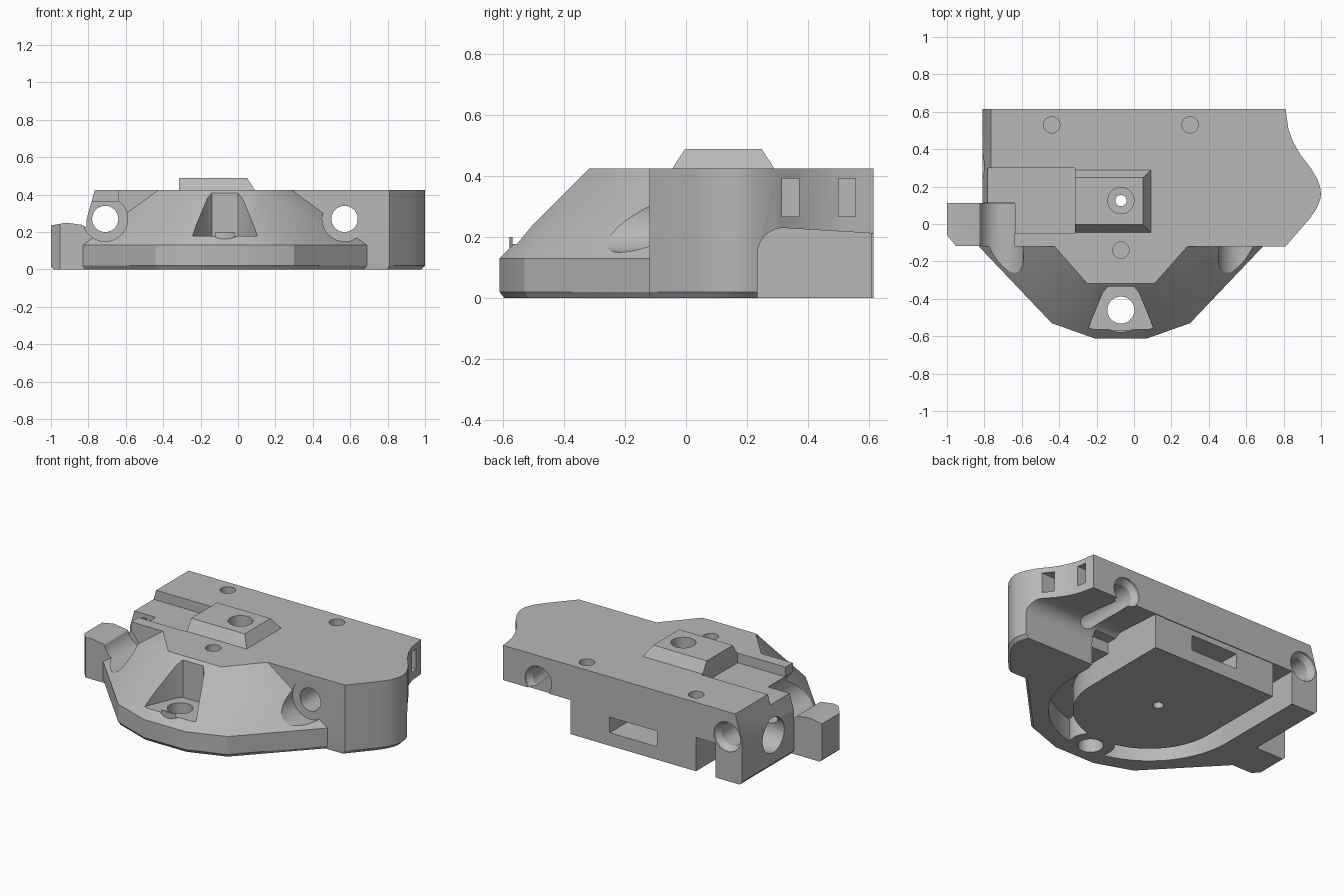
import bpy
import bmesh
from math import cos, sin, pi, radians
from mathutils import Vector

default_cube = bpy.data.objects.get("Cube")
if default_cube:
    bpy.data.objects.remove(default_cube, do_unlink=True)

grey = bpy.data.materials.new("plain grey")
grey.use_nodes = True
tone = (0.48, 0.48, 0.48, 1)
grey.diffuse_color = tone
grey.node_tree.nodes["Principled BSDF"].inputs["Base Color"].default_value = tone

MIDDLE = -0.07   # mirror line of the nose, cavity and screws
TOP = 0.425


def finish(name, bm):
    bmesh.ops.recalc_face_normals(bm, faces=bm.faces[:])
    mesh = bpy.data.meshes.new(name)
    bm.to_mesh(mesh)
    bm.free()
    mesh.materials.append(grey)
    obj = bpy.data.objects.new(name, mesh)
    bpy.context.collection.objects.link(obj)
    return obj


def skin(name, rings):
    """Closed solid through a stack of equal-length rings of points."""
    bm = bmesh.new()
    loops = [[bm.verts.new(p) for p in ring] for ring in rings]
    count = len(loops[0])
    for low, high in zip(loops, loops[1:]):
        for i in range(count):
            j = (i + 1) % count
            bm.faces.new((low[i], low[j], high[j], high[i]))
    bm.faces.new(loops[0])
    bm.faces.new(loops[-1])
    return finish(name, bm)


def place(axis, u, v, w):
    return {"x": (w, u, v), "y": (u, w, v), "z": (u, v, w)}[axis]


def prism(name, outline, start, end, axis="z"):
    return skin(name, [[place(axis, u, v, w) for u, v in outline] for w in (start, end)])


def box(name, x, y, z):
    outline = [(x[0], y[0]), (x[1], y[0]), (x[1], y[1]), (x[0], y[1])]
    return prism(name, outline, *z)


def lathe(name, centre, steps, axis="z", sides=48):
    """Round solid from (position, radius) steps along an axis."""
    angles = [2 * pi * i / sides for i in range(sides)]
    return skin(name, [[place(axis, centre[0] + r * cos(a), centre[1] + r * sin(a), w)
                        for a in angles] for w, r in steps])


def hull(name, points):
    bm = bmesh.new()
    for p in points:
        bm.verts.new(p)
    bmesh.ops.convex_hull(bm, input=bm.verts[:])
    bmesh.ops.dissolve_limit(bm, angle_limit=radians(1), verts=bm.verts[:], edges=bm.edges[:])
    return finish(name, bm)


def combine(target, tool, operation):
    mod = target.modifiers.new(tool.name, "BOOLEAN")
    mod.operation = operation
    mod.solver = "EXACT"
    mod.object = tool
    bpy.context.view_layer.objects.active = target
    bpy.ops.object.modifier_apply(modifier=mod.name)
    bpy.data.objects.remove(tool, do_unlink=True)


def add(tool):
    combine(body, tool, "UNION")


def cut(tool):
    combine(body, tool, "DIFFERENCE")


def u_shape(radius, back, front=0.05):
    arc = [(MIDDLE + radius * cos(a), front + radius * sin(a))
           for a in [pi + pi * i / 40 for i in range(41)]]
    return [(MIDDLE - radius, back)] + arc + [(MIDDLE + radius, back)]


# Main body with a wavy end and a small bevel at its foot
outline = [(-0.81, 0.615), (-0.81, -0.12), (0.81, -0.12), (0.94, 0.03), (0.975, 0.08),
           (0.995, 0.13), (1, 0.16), (0.995, 0.2), (0.98, 0.24), (0.945, 0.3),
           (0.89, 0.37), (0.85, 0.44), (0.825, 0.51), (0.81, 0.615)]
layers = [(0, 0.98), (0.02, 1), (TOP, 1)]
body = skin("mount_body", [[(x * s, y * s if y < 0.6 else y, z) for x, y in outline]
                           for z, s in layers])

# Faceted nose, mirrored about the middle line
half = [(0.76, -0.12), (0.37, -0.53), (0.14, -0.612)]
points = []
for side in (-1, 1):
    for x, y in half:
        points += [(MIDDLE + side * x * 0.98, y * 0.975, 0),
                   (MIDDLE + side * x, y, 0.02), (MIDDLE + side * x, y, 0.13)]
    points += [(MIDDLE + side * 0.18, -0.318, TOP)]
    points += [(MIDDLE + side * 0.355, y, TOP) for y in (-0.12, -0.05)]
    points += [(MIDDLE + side * 0.72, -0.05, z) for z in (0, 0.13)]
add(hull("nose", points))

# Sloped edge, open corner and shallow channel on the tab side
cut(prism("edge_slope", [(-0.9, 0.25), (-0.815, 0.25), (-0.765, TOP), (-0.765, 0.6), (-0.9, 0.6)],
          -0.7, 0.7, "y"))
cut(box("corner_opening", (-1.1, -0.64), (-0.7, 0.113), (0.27, 0.6)))
cut(box("channel", (-0.787, -0.315), (-0.05, 0.3), (0.365, 0.6)))

# Side tab with a crowned top
tab = [(-1, 0.015), (-0.985, 0), (-0.75, 0), (-0.75, 0.2), (-0.81, 0.22),
       (-0.83, 0.238), (-0.92, 0.25), (-1, 0.235)]
add(prism("side_tab", tab, -0.118, 0.113, "y"))
cut(prism("tab_corner", [(-1.1, -0.2), (-0.95, -0.13), (-0.95, -0.12), (-1, -0.06), (-1.1, -0.06)],
          -0.1, 0.5))

# Underside cavity, its rear extension, and the rounded scoop at the wavy end
cut(prism("cavity", u_shape(0.56, 0.4), -0.1, 0.14))
cut(box("rear_cavity", (MIDDLE - 0.56, 0.5), (0.2, 0.8), (-0.1, 0.21)))
bend = [(0.32 - 0.085 * cos(a), 0.145 + 0.085 * sin(a))
        for a in [pi / 2 * i / 10 for i in range(11)]]
cut(prism("scoop", [(0.235, -0.1)] + bend + [(0.615, 0.212), (0.8, 0.212), (0.8, -0.1)],
          0.3, 1.2, "x"))

# Inner block, screw boss and raised rail
add(prism("inner_block", u_shape(0.425, 0.61), 0, 0.25))
add(lathe("screw_boss", (MIDDLE, -0.45), [(0, 0.13), (0.2, 0.13)]))


def rail_ring(z, inset):
    return [(-0.315, -0.045 + inset, z), (0.09 - inset, -0.045 + inset, z),
            (0.09 - inset, 0.29 - inset, z), (-0.315, 0.29 - inset, z)]


add(skin("top_rail", [rail_ring(0.38, 0), rail_ring(TOP, 0), rail_ring(0.49, 0.042)]))
cut(box("rear_slot", (-0.23, 0.09), (0.4, 0.8), (0.08, 0.175)))

# Nose pocket with a vertical screw hole
pocket = [(-0.18, -0.57), (-0.095, -0.365), (-0.07, -0.335)]
pocket += [(-x, y) for x, y in reversed(pocket)]
cut(prism("nose_pocket", [(MIDDLE + x, y) for x, y in pocket], 0.178, 0.6))
cut(lathe("nose_hole", (MIDDLE, -0.46), [(-0.1, 0.072), (0.4, 0.072)]))

# Two long bolt holes with front counterbores and rear countersinks
for side, floor in ((-1, 0.11), (1, -0.115)):
    centre = (MIDDLE + side * 0.64, 0.27)
    cut(lathe("bolt_hole", centre,
              [(-0.8, 0.12), (floor, 0.12), (floor + 0.001, 0.07),
               (0.57, 0.07), (0.6, 0.09), (0.7, 0.09)], "y"))
cut(lathe("side_hole", (0.31, 0.19), [(-1.2, 0.105), (-0.67, 0.105)], "x"))

# Rail hole, small screw holes and strap slots
cut(lathe("rail_hole", (MIDDLE, 0.125),
          [(-0.1, 0.03), (0.33, 0.03), (0.331, 0.07), (0.6, 0.07)]))
for x, y in ((-0.37, 0.53), (0.37, 0.53), (0, -0.14)):
    cut(lathe("screw_hole", (MIDDLE + x, y), [(0.27, 0.044), (0.6, 0.044)], sides=24))
for y in (0.315, 0.5):
    cut(box("strap_slot", (0.74, 1.2), (y, y + 0.056), (0.268, 0.392)))

# Smooth the round parts and keep the facets crisp
bpy.ops.object.select_all(action="DESELECT")
body.select_set(True)
bpy.context.view_layer.objects.active = body
bpy.ops.object.shade_smooth_by_angle(angle=radians(20))
